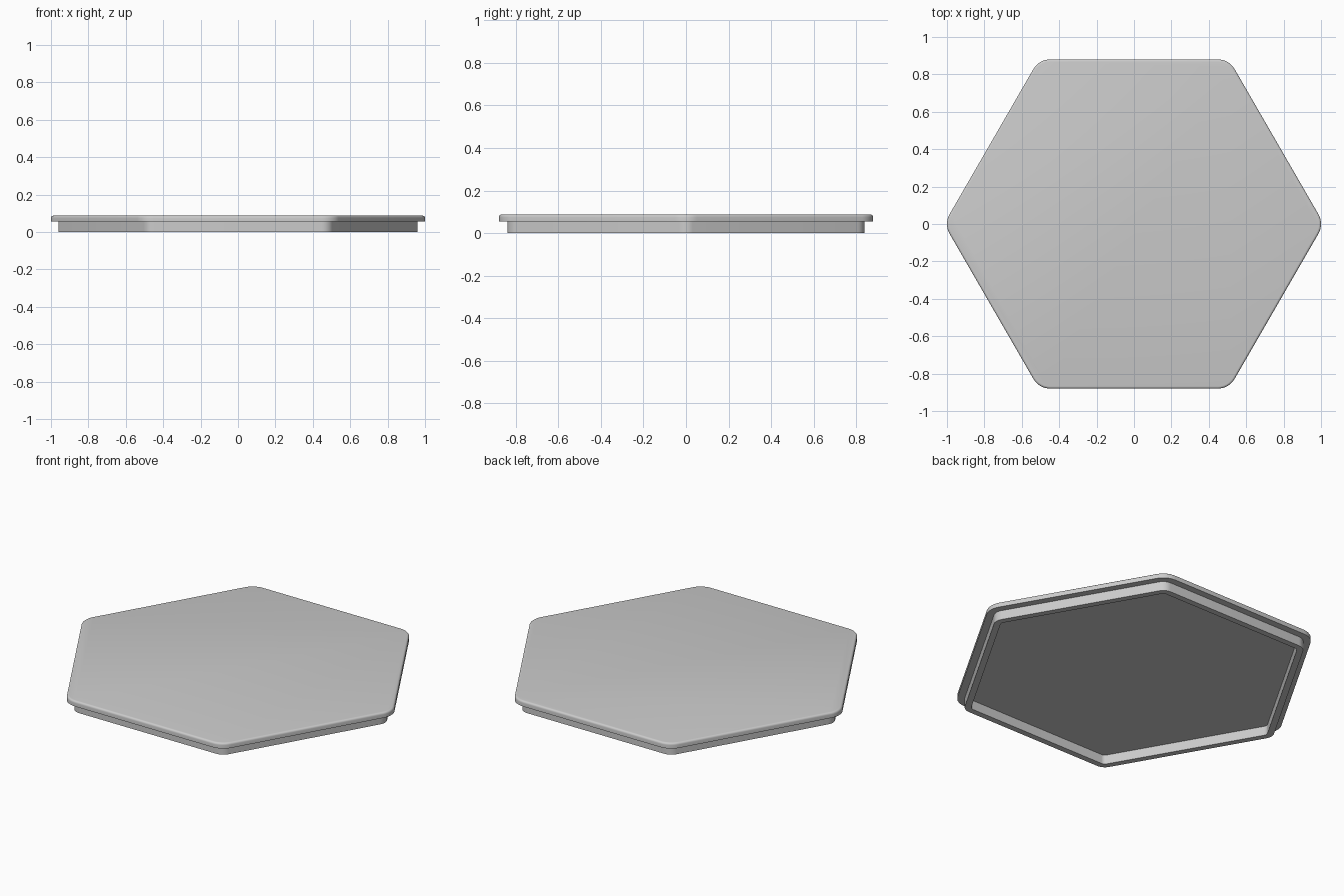
import bpy
import bmesh
from math import cos, sin, pi, radians

old = bpy.data.objects.get("Cube")
if old:
    bpy.data.objects.remove(old, do_unlink=True)

APOTHEM = 0.88      # centre to flat side of the lid
CORNER = 0.104      # corner radius of the lid outline
TOP, SEAM = 0.087, 0.055
STEPS = 8           # segments in each rounded corner

grey = bpy.data.materials.new("light grey")
grey.use_nodes = True
grey.diffuse_color = (0.6, 0.6, 0.6, 1)
grey.node_tree.nodes["Principled BSDF"].inputs["Base Color"].default_value = (0.6, 0.6, 0.6, 1)


def hexagon(inset, z):
    """Rounded hexagon outline, inset evenly from the lid edge."""
    centre = (APOTHEM - CORNER) / cos(pi / 6)
    radius = CORNER - inset
    points = []
    for corner in range(6):
        mid = corner * pi / 3
        for i in range(STEPS + 1):
            a = mid - pi / 6 + (pi / 3) * i / STEPS
            points.append((centre * cos(mid) + radius * cos(a),
                           centre * sin(mid) + radius * sin(a), z))
    return points


def build(name, profile, capped):
    """Join a stack of hexagon outlines into a shell."""
    bm = bmesh.new()
    loops = [[bm.verts.new(p) for p in hexagon(*ring)] for ring in profile]
    n = len(loops[0])
    for low, high in zip(loops, loops[1:]):
        for i in range(n):
            j = (i + 1) % n
            bm.faces.new((low[i], low[j], high[j], high[i]))
    if capped:
        bm.faces.new(loops[0][::-1])
        bm.faces.new(loops[-1])
    mesh = bpy.data.meshes.new(name)
    bm.to_mesh(mesh)
    bm.free()
    mesh.materials.append(grey)
    obj = bpy.data.objects.new(name, mesh)
    bpy.context.collection.objects.link(obj)
    bpy.ops.object.select_all(action="DESELECT")
    obj.select_set(True)
    bpy.context.view_layer.objects.active = obj
    bpy.ops.object.shade_smooth_by_angle(angle=radians(35))
    return obj


# Lid plate with a softly rounded top edge
ROUND = 0.012
edge = [(ROUND * (1 - cos(t)), TOP - ROUND * (1 - sin(t)))
        for t in (pi / 2 * k / 4 for k in range(5))]
build("lid_plate", [(0, SEAM)] + edge, True)

# Hollow skirt under the plate: inner wall, bottom rim, outer wall
build("skirt", [(0.075, SEAM), (0.075, 0), (0.04, 0), (0.04, SEAM)], False)
